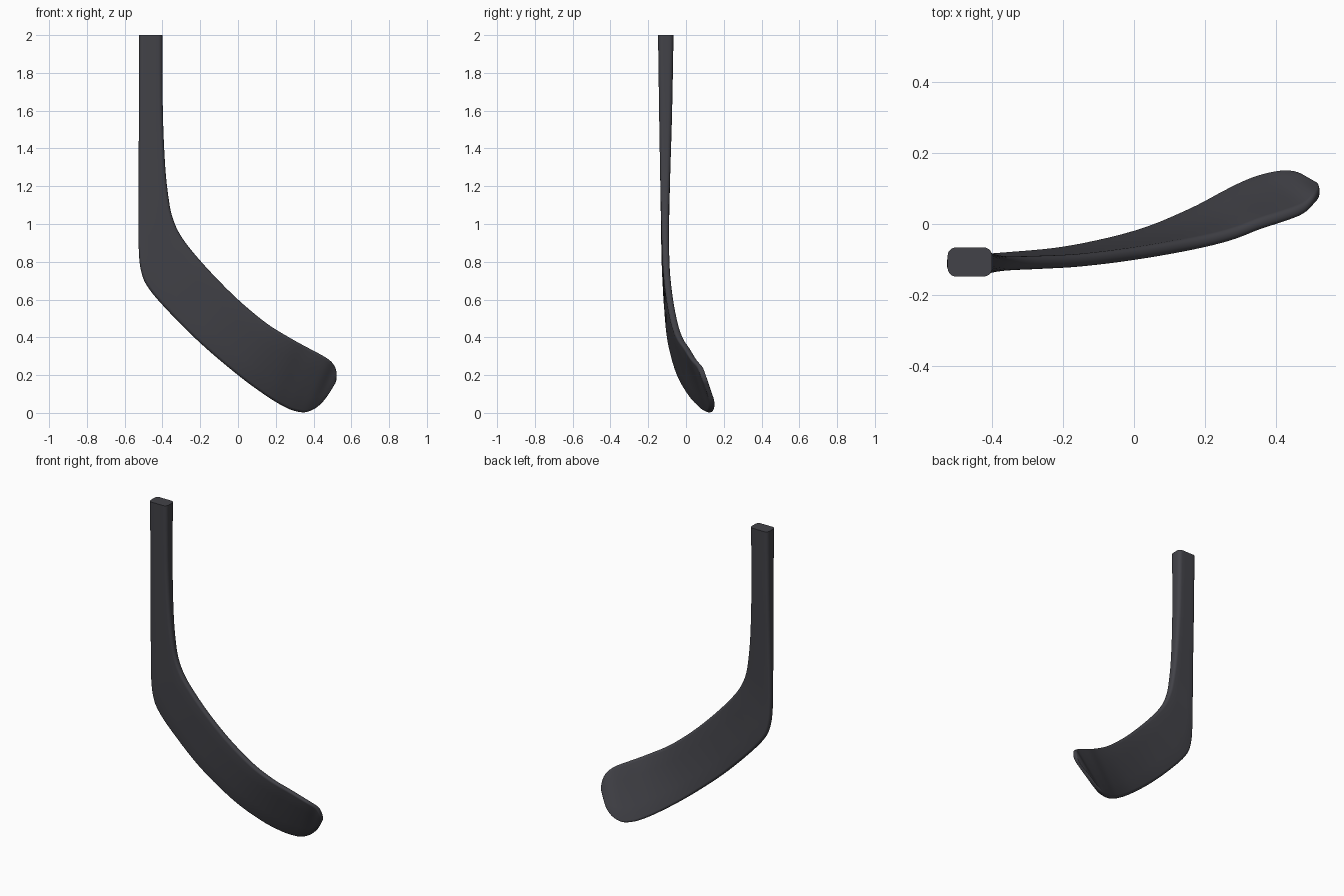
import bpy, bmesh, math
from mathutils import Vector

if "Cube" in bpy.data.objects:
    bpy.data.objects.remove(bpy.data.objects["Cube"])

# Stations from shaft top to toe:
# outer edge x, z | inner edge x, z | outer y, inner y | thickness | corner radius ratio
STATIONS = [
    (-.525, 2.00, -.400, 2.00, -.107, -.107, .082, .28),
    (-.525, 1.60, -.398, 1.60, -.108, -.108, .069, .30),
    (-.526, 1.30, -.385, 1.30, -.110, -.110, .055, .34),
    (-.527, 1.05, -.365, 1.12, -.111, -.111, .045, .38),
    (-.526, 0.88, -.345, 1.03, -.111, -.111, .040, .42),
    (-.515, 0.76, -.310, .950, -.109, -.110, .038, .45),
    (-.480, 0.67, -.250, .865, -.105, -.108, .037, .45),
    (-.380, 0.55, -.140, .740, -.098, -.102, .036, .45),
    (-.200, 0.37, 0.000, .600, -.080, -.085, .036, .45),
    (0.000, 0.20, 0.150, .475, -.034, -.060, .036, .45),
    (0.150, 0.09, 0.270, .400, 0.027, -.033, .035, .45),
    (0.250, 0.03, 0.360, .350, 0.080, 0.000, .034, .45),
    (0.310, .008, 0.430, .313, 0.110, 0.022, .033, .45),
    (0.360, .004, 0.480, .283, 0.128, 0.042, .032, .45),
    (0.410, .025, 0.510, .250, 0.138, 0.070, .031, .45),
    (0.450, .060, 0.522, .210, 0.137, 0.086, .029, .45),
    (0.480, .100, 0.520, .170, 0.125, 0.102, .024, .45),
    (0.498, .128, 0.508, .145, 0.117, 0.111, .012, .45),
]


def spline(points, steps):
    """Catmull-Rom interpolation through the stations."""
    n, result = len(points), []
    for i in range(n - 1):
        p0, p1, p2, p3 = (points[min(max(i + k, 0), n - 1)] for k in (-1, 0, 1, 2))
        for s in range(steps):
            t = s / steps
            result.append([0.5 * (2 * b + (c - a) * t + (2 * a - 5 * b + 4 * c - d) * t * t
                                  + (3 * b - a - 3 * c + d) * t ** 3)
                           for a, b, c, d in zip(p0, p1, p2, p3)])
    result.append(list(points[-1]))
    return result


def section(ox, oz, ix, iz, oy, iy, thick, ratio):
    """Rounded rectangle stretched between the outer and inner edge."""
    outer, inner = Vector((ox, oy, oz)), Vector((ix, iy, iz))
    mid, axis = (outer + inner) / 2, inner - outer
    half = axis.length / 2
    axis.normalize()
    r = min(thick * ratio, half * 0.9)
    loop = []
    for q, (su, sv) in enumerate([(1, 1), (-1, 1), (-1, -1), (1, -1)]):
        cu, cv = su * (half - r), sv * (thick / 2 - r)
        for k in range(6):
            a = math.pi / 2 * (q + k / 5)
            loop.append(mid + axis * (cu + r * math.cos(a))
                        + Vector((0, cv + r * math.sin(a), 0)))
        if sv == 1 and su == 1 or sv == -1 and su == -1:
            # extra points across the broad faces
            for f in (0.25, 0.5, 0.75):
                loop.append(mid + axis * (cu * (1 - 2 * f)) + Vector((0, sv * thick / 2, 0)))
    return loop


# Stick: one loft from shaft to curved blade
bm = bmesh.new()
rings = [[bm.verts.new(p) for p in section(*s)] for s in spline(STATIONS, 5)]
for a, b in zip(rings, rings[1:]):
    for j in range(len(a)):
        k = (j + 1) % len(a)
        bm.faces.new((a[j], a[k], b[k], b[j]))
bm.faces.new(rings[0])
bm.faces.new(rings[-1])
bmesh.ops.recalc_face_normals(bm, faces=bm.faces)
mesh = bpy.data.meshes.new("stick_blade")
bm.to_mesh(mesh)
bm.free()
stick = bpy.data.objects.new("stick_blade", mesh)
bpy.context.collection.objects.link(stick)

# Dark composite finish
mat = bpy.data.materials.new("dark_composite")
mat.diffuse_color = (0.055, 0.055, 0.065, 1)
mat.use_nodes = True
mat.node_tree.nodes["Principled BSDF"].inputs["Base Color"].default_value = mat.diffuse_color
mesh.materials.append(mat)

bpy.context.view_layer.objects.active = stick
stick.select_set(True)
bpy.ops.object.shade_smooth_by_angle(angle=math.radians(40))
